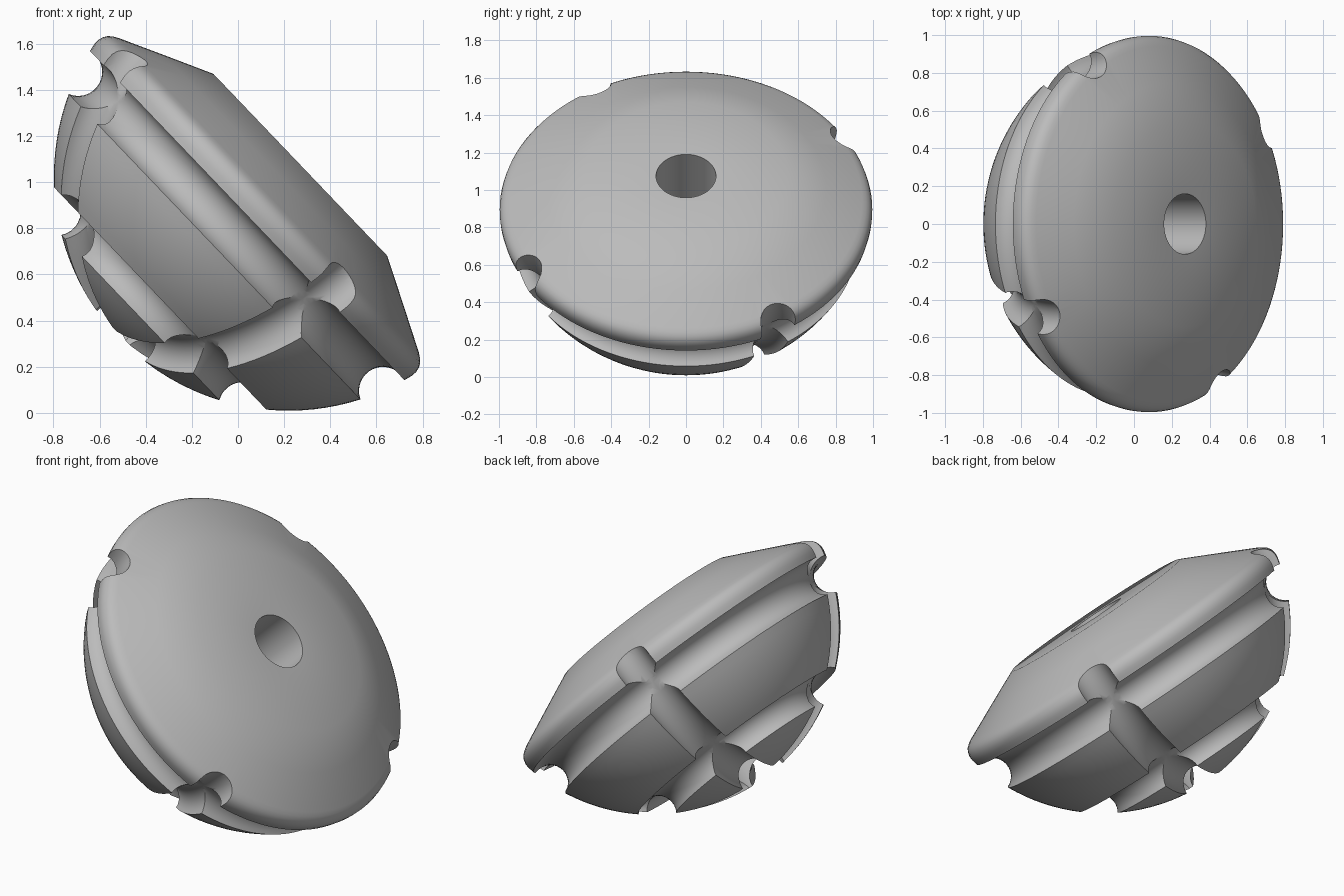
import bpy, bmesh, math
from mathutils import Matrix, Vector

if "Cube" in bpy.data.objects:
    bpy.data.objects.remove(bpy.data.objects["Cube"])

R, G, BORE = 1.017, 0.104, 0.16        # ball radius, groove radius, bore radius
DROP = -0.07                           # ball centre along the axis (top flat = 0)
TILT = math.radians(43.7)              # axis angle above the horizontal
axis = Vector((math.cos(TILT), 0, math.sin(TILT)))
side = Vector((math.sin(TILT), 0, -math.cos(TILT)))
frame = Matrix((side, (0, 1, 0), axis)).transposed().to_4x4()
frame.translation = (0.27, 0, 1.075)

grey = bpy.data.materials.new("plain grey")
grey.diffuse_color = (0.5, 0.5, 0.5, 1)
grey.use_nodes = True
grey.node_tree.nodes["Principled BSDF"].inputs["Base Color"].default_value = grey.diffuse_color


def on_ball(deg, radius=R):
    """Point (radius, height) at an angle measured from the bottom pole."""
    a = math.radians(deg)
    return Vector((radius * math.sin(a), DROP - radius * math.cos(a)))


def ball_arc(a, b, n):
    return [on_ball(a + (b - a) * i / n) for i in range(n + 1)]


def ring_groove(deg, n=14):
    """Half-round scoop centred on the ball surface."""
    c, a = on_ball(deg), math.radians(deg)
    inward = Vector((-math.sin(a), math.cos(a)))
    along = Vector((math.cos(a), math.sin(a)))
    h = math.pi / 2 - math.asin(G / 2 / R)
    angles = [-h + 2 * h * i / n for i in range(1, n)]
    return [c + G * (inward * math.cos(t) + along * math.sin(t)) for t in angles]


def make_object(name, bm, matrix):
    bmesh.ops.recalc_face_normals(bm, faces=bm.faces)
    mesh = bpy.data.meshes.new(name)
    bm.to_mesh(mesh)
    bm.free()
    mesh.materials.append(grey)
    ob = bpy.data.objects.new(name, mesh)
    ob.matrix_world = matrix
    bpy.context.collection.objects.link(ob)
    return ob


def revolve(points, steps):
    """Spin a closed (radius, height) outline around the local z axis."""
    bm = bmesh.new()
    rings = []
    for i in range(steps):
        a = 2 * math.pi * i / steps
        rings.append([bm.verts.new((p[0] * math.cos(a), p[0] * math.sin(a), p[1]))
                      for p in points])
    n = len(points)
    for i in range(steps):
        p, q = rings[i], rings[(i + 1) % steps]
        for j in range(n):
            k = (j + 1) % n
            bm.faces.new((p[j], q[j], q[k], p[k]))
    return bm


# Body: ball underside with two ring grooves, rounded rim, conical top, bore
half = math.degrees(2 * math.asin(G / 2 / R))
start = math.degrees(math.asin(BORE / R))
outline = ball_arc(start, 35 - half, 6) + ring_groove(35)
outline += ball_arc(35 + half, 70 - half, 8) + ring_groove(70)
outline += ball_arc(70 + half, 78, 2)
outline += [(0.996, -0.258), (0.990, -0.235), (0.979, -0.217), (0.963, -0.203),
            (0.942, -0.19), (0.75, -0.0975), (0.545, 0), (BORE, 0)]
body = make_object("grooved_body", revolve(outline, 120), frame)

# Two crossing grooves that run over the rim and through the bottom pole
tube = [(R + G * math.cos(t), G * math.sin(t))
        for t in (2 * math.pi * i / 28 for i in range(28))]
for deg in (30, 120):
    place = (frame @ Matrix.Translation((0, 0, DROP))
             @ Matrix.Rotation(math.radians(deg), 4, 'Z')
             @ Matrix.Rotation(math.pi / 2, 4, 'X'))
    cutter = make_object("groove_cutter", revolve(tube, 120), place)
    cutter.hide_render = True
    cutter.hide_set(True)
    cut = body.modifiers.new("cross_groove", 'BOOLEAN')
    cut.operation, cut.solver, cut.object = 'DIFFERENCE', 'EXACT', cutter

# Apply the cuts, remove the cutters, then shade
bpy.context.view_layer.update()
result = bpy.data.meshes.new_from_object(
    body.evaluated_get(bpy.context.evaluated_depsgraph_get()))
body.modifiers.clear()
body.data = result
for ob in list(bpy.data.objects):
    if ob is not body and ob.name.startswith("groove_cutter"):
        bpy.data.objects.remove(ob)
bpy.context.view_layer.objects.active = body
body.select_set(True)
bpy.ops.object.shade_smooth_by_angle(angle=math.radians(32))
